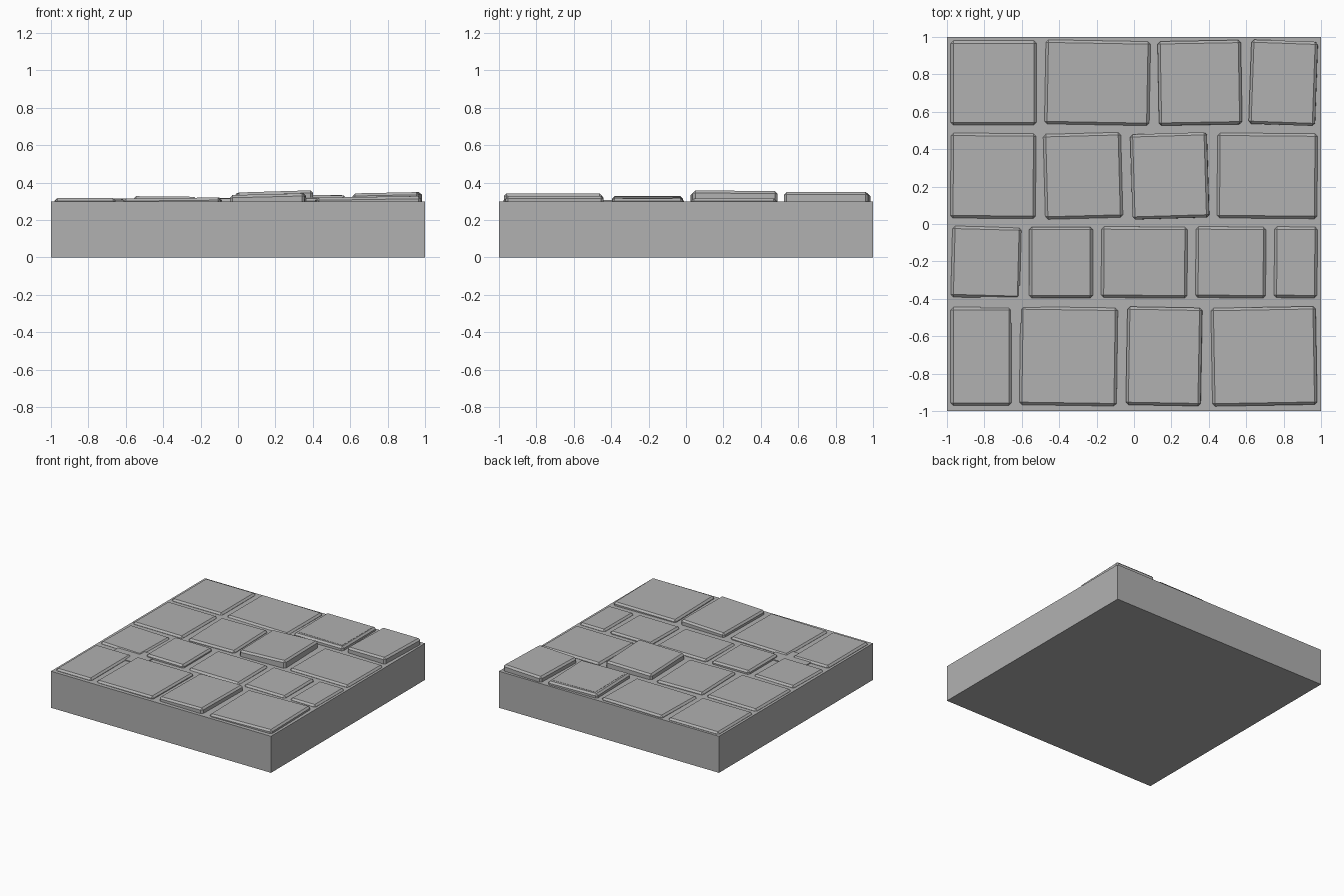
import bpy
from math import radians, atan
from mathutils import Matrix, Vector

if "Cube" in bpy.data.objects:
    bpy.data.objects.remove(bpy.data.objects["Cube"], do_unlink=True)

stone_grey = bpy.data.materials.new("stone_grey")
stone_grey.use_nodes = True
GREY = (0.44, 0.44, 0.44, 1)
stone_grey.diffuse_color = GREY
stone_grey.node_tree.nodes["Principled BSDF"].inputs["Base Color"].default_value = GREY


def block(name, x, y, z, turn=0, slope_x=0, slope_y=0, bevel=0):
    """Box over the given ranges, turned and tilted about the middle of its top."""
    bpy.ops.mesh.primitive_cube_add(size=1)
    ob = bpy.context.object
    ob.name = name
    size = Vector((x[1] - x[0], y[1] - y[0], z[1] - z[0]))
    ob.data.transform(Matrix.Diagonal(size).to_4x4() @ Matrix.Translation((0, 0, -0.5)))
    ob.location = ((x[0] + x[1]) / 2, (y[0] + y[1]) / 2, z[1])
    ob.rotation_euler = (atan(slope_y), -atan(slope_x), radians(turn))
    ob.data.materials.append(stone_grey)
    if bevel:
        mod = ob.modifiers.new("worn_edges", "BEVEL")
        mod.width = bevel
        mod.segments = 1
    return ob


BASE_TOP = 0.3

# Mortar slab
block("mortar_base", (-1, 1), (-1, 1), (0, BASE_TOP))

# Thin patch of mortar filling a crossing of the joints
block("mortar_patch", (-0.82, -0.5), (-0.53, -0.33), (0.25, 0.307))

# Courses of paving stones: y range, then
# (left, right, height above mortar, turn, slope along x, slope along y)
courses = {
    "back": ((0.53, 0.98), [
        (-0.98, -0.52, 0.016, 0, 0, 0),
        (-0.475, 0.085, 0.016, -1, 0, 0.01),
        (0.13, 0.575, 0.032, 1, -0.01, -0.01),
        (0.62, 0.975, 0.046, -2, 0.02, 0)]),
    "upper": ((0.03, 0.485), [
        (-0.98, -0.525, 0.016, -0.5, 0, 0),
        (-0.48, -0.065, 0.018, 1.5, 0, 0),
        (-0.015, 0.395, 0.051, 1.7, 0.03, -0.01),
        (0.445, 0.98, 0.016, -0.5, 0, 0)]),
    "lower": ((-0.395, -0.015), [
        (-0.975, -0.605, 0.014, -1.5, -0.01, 0),
        (-0.56, -0.22, 0.026, 0, -0.01, 0),
        (-0.175, 0.285, 0.016, -0.3, 0, 0.01),
        (0.33, 0.705, 0.018, -0.5, 0, 0.01),
        (0.75, 0.98, 0.016, -0.5, 0, 0)]),
    "front": ((-0.97, -0.445), [
        (-0.98, -0.655, 0.017, 0, 0, 0),
        (-0.61, -0.09, 0.018, -0.8, 0.01, 0),
        (-0.04, 0.36, 0.038, -1, 0.025, 0),
        (0.415, 0.975, 0.024, 1, 0.015, 0)]),
}

for course, (y_range, stones) in courses.items():
    for i, (x0, x1, height, turn, sx, sy) in enumerate(stones, 1):
        block(f"{course}_stone_{i}", (x0, x1), y_range, (0.2, BASE_TOP + height),
              turn, sx, sy, bevel=0.014)

# Raised worn face on one back stone
block("worn_face", (0.16, 0.555), (0.56, 0.95), (0.3, 0.3335), 0, -0.01, -0.01)
